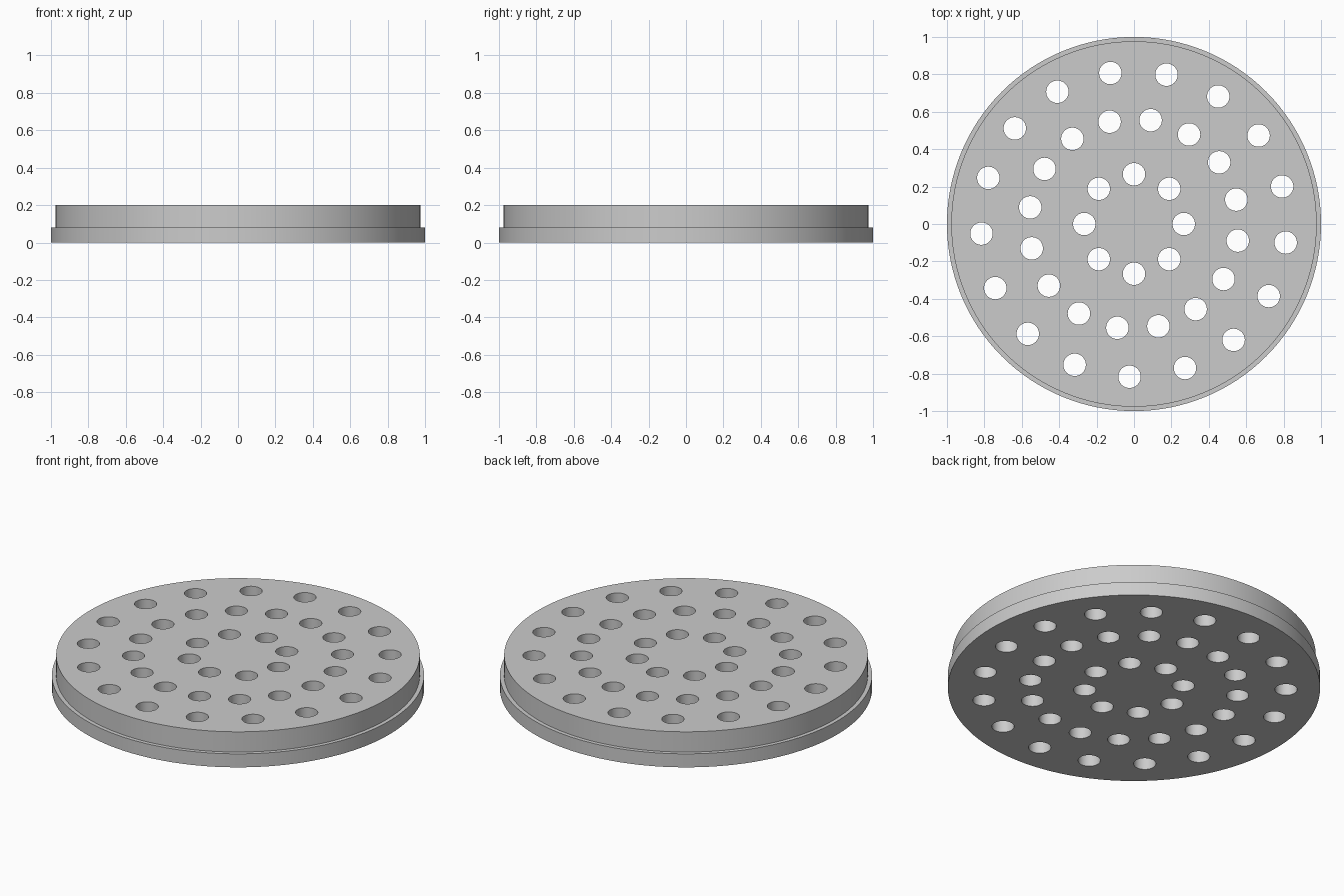
import bpy, bmesh, math
from mathutils import Matrix

if "Cube" in bpy.data.objects:
    bpy.data.objects.remove(bpy.data.objects["Cube"])

grey = bpy.data.materials.new("light_grey")
grey.diffuse_color = (0.6, 0.6, 0.6, 1)
grey.use_nodes = True
grey.node_tree.nodes["Principled BSDF"].inputs["Base Color"].default_value = grey.diffuse_color


def make_object(name, bm):
    bmesh.ops.recalc_face_normals(bm, faces=bm.faces)
    mesh = bpy.data.meshes.new(name)
    bm.to_mesh(mesh)
    bm.free()
    mesh.materials.append(grey)
    obj = bpy.data.objects.new(name, mesh)
    bpy.context.collection.objects.link(obj)
    return obj


# Stepped disc: a closed profile of (radius, height), stacked as rings
SEGMENTS = 128
profile = [(1.0, 0.0), (1.0, 0.08), (0.977, 0.08), (0.977, 0.2)]
bm = bmesh.new()
rings = []
for r, z in profile:
    angles = [2 * math.pi * i / SEGMENTS for i in range(SEGMENTS)]
    rings.append([bm.verts.new((r * math.cos(a), r * math.sin(a), z)) for a in angles])
for low, high in zip(rings, rings[1:]):
    for i in range(SEGMENTS):
        j = (i + 1) % SEGMENTS
        bm.faces.new((low[i], low[j], high[j], high[i]))
bm.faces.new(rings[0])
bm.faces.new(rings[-1])
disc = make_object("perforated_disc", bm)

# Hole cutters: three rings of (count, ring radius, start angle in degrees)
bm = bmesh.new()
for count, radius, start in [(8, 0.266, 0), (16, 0.562, 13.4), (17, 0.817, 14.2)]:
    for i in range(count):
        a = math.radians(start + 360 * i / count)
        place = Matrix.Translation((radius * math.cos(a), radius * math.sin(a), 0.1))
        bmesh.ops.create_cone(bm, cap_ends=True, segments=40, radius1=0.06,
                              radius2=0.06, depth=0.4, matrix=place)
cutter = make_object("hole_cutters", bm)
cutter.hide_render = True

# Drill the holes, then smooth the round walls
cut = disc.modifiers.new("holes", 'BOOLEAN')
cut.operation = 'DIFFERENCE'
cut.solver = 'EXACT'
cut.object = cutter
bpy.ops.object.select_all(action='DESELECT')
disc.select_set(True)
bpy.context.view_layer.objects.active = disc
bpy.ops.object.modifier_apply(modifier=cut.name)
bpy.data.objects.remove(cutter)
bpy.ops.object.shade_smooth_by_angle(angle=math.radians(30))
